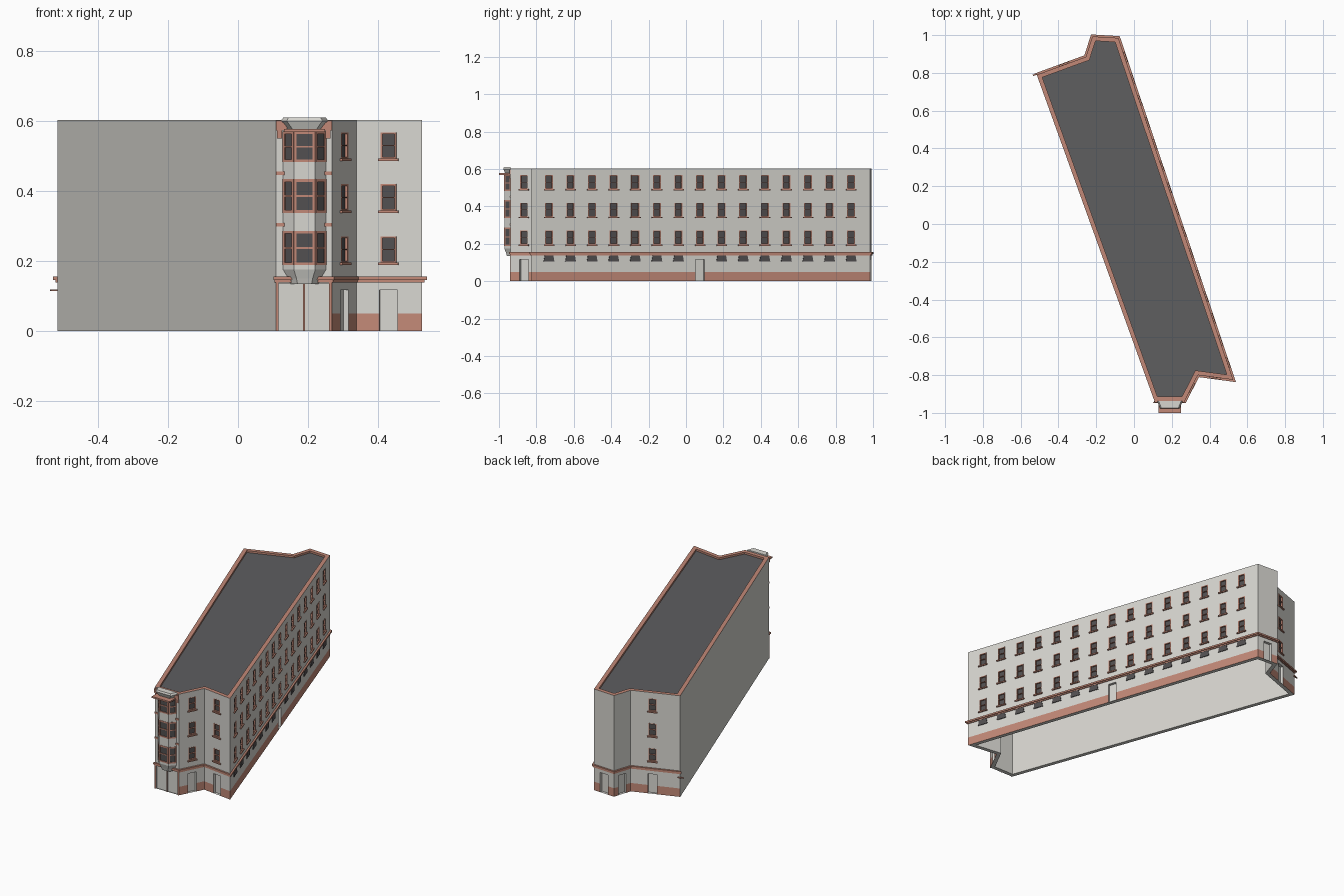
import bpy, bmesh
from mathutils import Vector

cube = bpy.data.objects.get("Cube")
if cube:
    bpy.data.objects.remove(cube, do_unlink=True)


def material(name, rgb):
    m = bpy.data.materials.new(name)
    m.use_nodes = True
    col = (*rgb, 1)
    m.diffuse_color = col
    node = next(n for n in m.node_tree.nodes if n.type == 'BSDF_PRINCIPLED')
    node.inputs["Base Color"].default_value = col
    node.inputs["Roughness"].default_value = 0.9
    return m


WALL, BRICK, GLASS, ROOF = range(4)
MATS = [material("pale_render", (0.68, 0.67, 0.63)),
        material("terracotta", (0.54, 0.25, 0.185)),
        material("dark_glass", (0.085, 0.08, 0.082)),
        material("roof_felt", (0.112, 0.112, 0.117))]


def finish(name, bm, mat=None, recalc=True):
    if recalc:
        bmesh.ops.recalc_face_normals(bm, faces=bm.faces)
    me = bpy.data.meshes.new(name)
    bm.to_mesh(me)
    bm.free()
    for m in (MATS if mat is None else [MATS[mat]]):
        me.materials.append(m)
    ob = bpy.data.objects.new(name, me)
    bpy.context.scene.collection.objects.link(ob)


def face(bm, pts, mat=0):
    bm.faces.new([bm.verts.new(p) for p in pts]).material_index = mat


def loft(bm, low, high):
    # closed solid between two matching loops
    a = [bm.verts.new(p) for p in low]
    b = [bm.verts.new(p) for p in high]
    bm.faces.new(a)
    bm.faces.new(b)
    for i in range(len(a)):
        j = (i + 1) % len(a)
        bm.faces.new([a[i], a[j], b[j], b[i]])


class Side:
    # local frame of one wall: u along it, z up, d outward
    def __init__(self, p, q):
        self.p, v = Vector((*p, 0)), Vector((*q, 0)) - Vector((*p, 0))
        self.length = v.length
        self.u = v.normalized()
        self.n = Vector((self.u.y, -self.u.x, 0))

    def at(self, u, z, d=0):
        return self.p + self.u * u + self.n * d + Vector((0, 0, z))

    def box(self, bm, u0, u1, z0, z1, d0, d1, flare=0):
        quad = [(u0 - flare, z0), (u1 + flare, z0), (u1, z1), (u0, z1)]
        loft(bm, [self.at(u, z, d0) for u, z in quad], [self.at(u, z, d1) for u, z in quad])

    def frame(self, bm, u0, u1, z0, z1, w, d0, d1):
        # border and a middle rail
        for a, b in ((u0, u0 + w), (u1 - w, u1)):
            self.box(bm, a, b, z0, z1, d0, d1)
        zm = (z0 + z1) / 2
        for a, b in ((z0, z0 + w), (zm - w / 3, zm + w / 3), (z1 - w, z1)):
            self.box(bm, u0 + w, u1 - w, a, b, d0, d1)


# Footprint, counter-clockwise from the front left corner
PLAN = [(0.108, -0.937), (0.268, -0.937), (0.338, -0.80), (0.525, -0.825),
        (-0.083, 0.985), (-0.22, 0.993), (-0.255, 0.885), (-0.515, 0.79)]
N = len(PLAN)
SIDES = [Side(PLAN[i], PLAN[(i + 1) % N]) for i in range(N)]
FRONT, LINK, SHORT, LONG, REAR, REAR_LINK, REAR_END, BLANK = range(N)
TOP, BASE, ROOF_Z = 0.603, 0.05, 0.592
ROWS = [(0.195, 0.27), (0.344, 0.419), (0.492, 0.567)]


def offset(dist):
    # mitred copy of the footprint
    out = []
    for i, p in enumerate(PLAN):
        a, b = SIDES[i - 1].n, SIDES[i].n
        out.append(Vector((*p, 0)) + (a + b) * dist / (1 + a.dot(b)))
    return out


def up(pts, z):
    return [Vector((p.x, p.y, z)) for p in pts]


# Window columns and doors on each side
columns = {LINK: [0.515], SHORT: [0.49], REAR_END: [0.44],
           LONG: [(0.092 + 0.1154 * k) / 1.81 for k in range(15)]}
doors = {LINK: 0.515, SHORT: 0.49, LONG: columns[LONG][7],
         REAR: 0.5, REAR_LINK: 0.5, REAR_END: 0.44}

walls, frames, sills, low = (bmesh.new() for _ in range(4))
for i, s in enumerate(SIDES):
    holes = []
    for k, t in enumerate(columns.get(i, [])):
        c = t * s.length
        for z0, z1 in ROWS:
            holes.append((c - 0.0225, c + 0.0225, z0, z1, 0.008, GLASS))
            s.frame(frames, c - 0.0225, c + 0.0225, z0, z1, 0.005, -0.007, 0.001)
            s.box(sills, c - 0.029, c + 0.029, z0 - 0.007, z0, 0, 0.008)
        if i == LONG and k != 7:
            s.box(low, c - 0.023, c + 0.023, 0.105, 0.141, 0, 0.004, 0.007)
    if i in doors:
        c = doors[i] * s.length
        holes.append((c - 0.026, c + 0.026, 0, 0.117, 0.016, WALL))
    if i == FRONT:
        holes += [(0.008, 0.077, 0, 0.135, 0.006, WALL), (0.083, 0.152, 0, 0.135, 0.006, WALL)]

    # wall surface as a grid that leaves out the openings
    us = sorted({0, s.length, *[h[0] for h in holes], *[h[1] for h in holes]})
    zs = sorted({0, BASE, TOP, *[h[2] for h in holes], *[h[3] for h in holes]})
    for u0, u1 in zip(us, us[1:]):
        for z0, z1 in zip(zs, zs[1:]):
            u, z = (u0 + u1) / 2, (z0 + z1) / 2
            if any(h[0] < u < h[1] and h[2] < z < h[3] for h in holes):
                continue
            brick = z < BASE and i != BLANK
            face(walls, [s.at(u0, z0), s.at(u1, z0), s.at(u1, z1), s.at(u0, z1)],
                 BRICK if brick else WALL)
    # reveals and backs of the openings
    for u0, u1, z0, z1, depth, mat in holes:
        quad = [(u0, z0), (u1, z0), (u1, z1), (u0, z1)]
        c = [s.at(*q) for q in quad]
        b = [s.at(*q, -depth) for q in quad]
        face(walls, b, mat)
        for j in range(4):
            k = (j + 1) % 4
            face(walls, [c[j], c[k], b[k], b[j]], WALL)

# Wall inside, foot and parapet top
outer, inner = offset(0), offset(-0.023)
for i in range(N):
    j = (i + 1) % N
    o0, o1, i0, i1 = (up(outer, 0)[i], up(outer, 0)[j], up(inner, 0)[i], up(inner, 0)[j])
    h, r = Vector((0, 0, TOP)), Vector((0, 0, ROOF_Z))
    face(walls, [i1, i0, i0 + r, i1 + r], WALL)
    face(walls, [i1 + r, i0 + r, i0 + h, i1 + h], BRICK)
    face(walls, [o0 + h, o1 + h, i1 + h, i0 + h], BRICK)
    face(walls, [o1, o0, i0, i1], WALL)
finish("walls", walls, recalc=False)
finish("window_frames", frames, BRICK)
finish("window_sills", sills, BRICK)
finish("basement_windows", low, GLASS)

roof = bmesh.new()
face(roof, up(inner, ROOF_Z))
finish("roof", roof, ROOF, recalc=False)

# String course round every side but the blank one
band = bmesh.new()
for grow, z0, z1 in ((0.005, 0.138, 0.145), (0.01, 0.145, 0.155)):
    edge = offset(grow)
    for i in range(N - 1):
        ring = [outer[i], edge[i], edge[i + 1], outer[i + 1]]
        loft(band, up(ring, z0), up(ring, z1))
finish("string_course", band, BRICK)

# Small ledge at the rear corner
ledge, s = bmesh.new(), SIDES[REAR_END]
s.box(ledge, s.length - 0.012, s.length + 0.02, 0.114, 0.119, 0, 0.008)
finish("corner_ledge", ledge, BRICK)

# Front trim: piers between the garage doors, corner strips and brackets
trim, s = bmesh.new(), SIDES[FRONT]
for u0, u1 in ((0, 0.008), (0.077, 0.083), (0.152, 0.16)):
    s.box(trim, u0, u1, 0, 0.138, -0.004, 0.003)
for m in (False, True):
    for u0, u1, z0, z1, d in ((0, 0.025, 0.298, 0.308, 0.004), (0, 0.025, 0.446, 0.456, 0.004),
                              (0, 0.032, 0.572, 0.595, 0.008), (0.004, 0.018, 0.55, 0.572, 0.005)):
        if m:
            u0, u1 = s.length - u1, s.length - u0
        s.box(trim, u0, u1, z0, z1, 0, d)
s.box(trim, 0, s.length, 0.593, 0.601, 0, 0.005)
finish("front_trim", trim, BRICK)


# Bay window over the garage doors
def bay(half, z, depth=0.034, front=0.5):
    x, y = 0.19, -0.937
    return [Vector((x - half, y, z)), Vector((x - half * front, y - depth, z)),
            Vector((x + half * front, y - depth, z)), Vector((x + half, y, z))]


body, glass, bars = bmesh.new(), bmesh.new(), bmesh.new()
HALF = 0.061
levels = [(0.188, 0.286), (0.337, 0.434), (0.482, 0.57)]
loft(body, bay(0.04, 0.134, 0.02), bay(0.046, 0.15, 0.025))
loft(body, bay(0.046, 0.15, 0.025), bay(HALF, 0.175))
solid = [0.175] + [z for lv in levels for z in lv]
for z0, z1 in zip(solid[::2], solid[1::2]):
    loft(body, bay(HALF, z0), bay(HALF, z1))
for z0, z1 in levels:
    loft(glass, bay(HALF - 0.001, z0, 0.032), bay(HALF - 0.001, z1, 0.032))
    plan = bay(HALF, 0)
    for p, q in zip(plan, plan[1:]):
        f = Side(p.xy, q.xy)
        f.frame(bars, 0, f.length, z0, z1, 0.008, -0.004, 0.002)
finish("bay_body", body, WALL)
finish("bay_glass", glass, GLASS)
finish("bay_frames", bars, BRICK)

# Bay cornice slab and crown
slab = bmesh.new()
loft(slab, bay(0.059, 0.568, 0.063, 1), bay(0.059, 0.577, 0.063, 1))
finish("bay_cornice", slab, BRICK)
crown = bmesh.new()
loft(crown, bay(0.05, 0.577, 0.03, 0.7), bay(0.068, 0.6, 0.04, 0.75))
loft(crown, bay(0.068, 0.6, 0.04, 0.75), bay(0.06, 0.61, 0.036, 0.75))
finish("bay_crown", crown, WALL)
